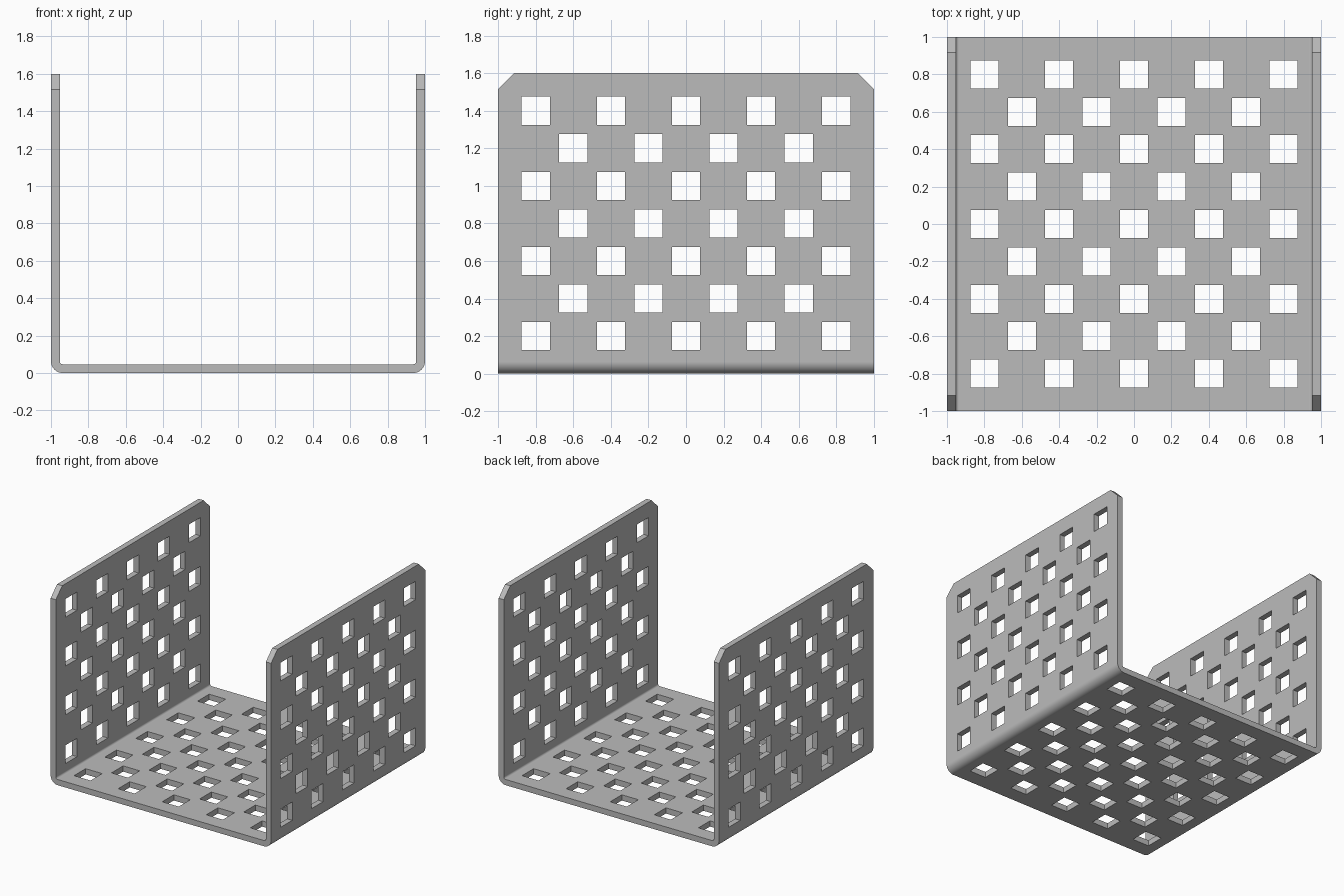
import bpy, bmesh
from math import cos, sin, pi
from mathutils import Matrix, Vector

cube = bpy.data.objects.get("Cube")
if cube:
    bpy.data.objects.remove(cube, do_unlink=True)

HEIGHT, THICK, OUTER_R = 1.6, 0.047, 0.064
PITCH, HOLE, CHAMFER, SEGS = 0.2, 0.15, 0.083, 8


def make_object(name, bm):
    bmesh.ops.recalc_face_normals(bm, faces=bm.faces)
    mesh = bpy.data.meshes.new(name)
    bm.to_mesh(mesh)
    bm.free()
    obj = bpy.data.objects.new(name, mesh)
    bpy.context.collection.objects.link(obj)
    return obj


def add_box(bm, centre, size, angle=0):
    matrix = (Matrix.Translation(centre) @ Matrix.Rotation(angle, 4, "X")
              @ Matrix.Diagonal((*size, 1)))
    bmesh.ops.create_cube(bm, size=1, matrix=matrix)


def bend(radius):
    """Quarter arc of the right-hand fold, from floor up to wall."""
    steps = [pi / 2 * i / SEGS for i in range(SEGS + 1)]
    return [(1 - OUTER_R + radius * sin(a), OUTER_R - radius * cos(a)) for a in steps]


# Folded sheet: U-shaped profile extruded from front to back
outer = bend(OUTER_R) + [(1, HEIGHT)]
inner = [(1 - THICK, HEIGHT)] + bend(OUTER_R - THICK)[::-1]
half = outer + inner
profile = half + [(-x, z) for x, z in reversed(half)]
bm = bmesh.new()
face = bm.faces.new([bm.verts.new((x, -1, z)) for x, z in profile])
extruded = bmesh.ops.extrude_face_region(bm, geom=[face])
moved = [v for v in extruded["geom"] if isinstance(v, bmesh.types.BMVert)]
bmesh.ops.translate(bm, verts=moved, vec=(0, 2, 0))
channel = make_object("perforated_channel", bm)

# Staggered square holes: rows of five alternate with rows of four
bm = bmesh.new()
for row in range(9):
    count = 5 - row % 2
    for col in range(count):
        along = (2 * col - count + 1) * PITCH
        add_box(bm, (along, (row - 4) * PITCH, 0), (HOLE, HOLE, 0.2))
        if row < 7:
            add_box(bm, (0, along, (row + 1) * PITCH), (2.4, HOLE, HOLE))

# Chamfers on the upper corners of both walls
width = 0.2
shift = width / 2 ** 1.5 - CHAMFER / 2
for side in (-1, 1):
    add_box(bm, Vector((0, side * (1 + shift), HEIGHT + shift)), (2.4, width, width), pi / 4)
cutter = make_object("hole_cutter", bm)
cutter.hide_render = True

cut = channel.modifiers.new("holes", "BOOLEAN")
cut.operation = "DIFFERENCE"
cut.solver = "EXACT"
cut.object = cutter
bpy.ops.object.select_all(action="DESELECT")
channel.select_set(True)
bpy.context.view_layer.objects.active = channel
bpy.ops.object.modifier_apply(modifier=cut.name)
bpy.data.objects.remove(cutter, do_unlink=True)

# Plain grey metal
grey = bpy.data.materials.new("grey_metal")
grey.use_nodes = True
colour = (0.5, 0.5, 0.5, 1)
grey.diffuse_color = colour
grey.node_tree.nodes["Principled BSDF"].inputs["Base Color"].default_value = colour
channel.data.materials.clear()
channel.data.materials.append(grey)

# Smooth folds, crisp cut edges
bpy.ops.object.shade_smooth_by_angle(angle=pi / 6)
weighted = channel.modifiers.new("flat_plates", "WEIGHTED_NORMAL")
weighted.keep_sharp = True
